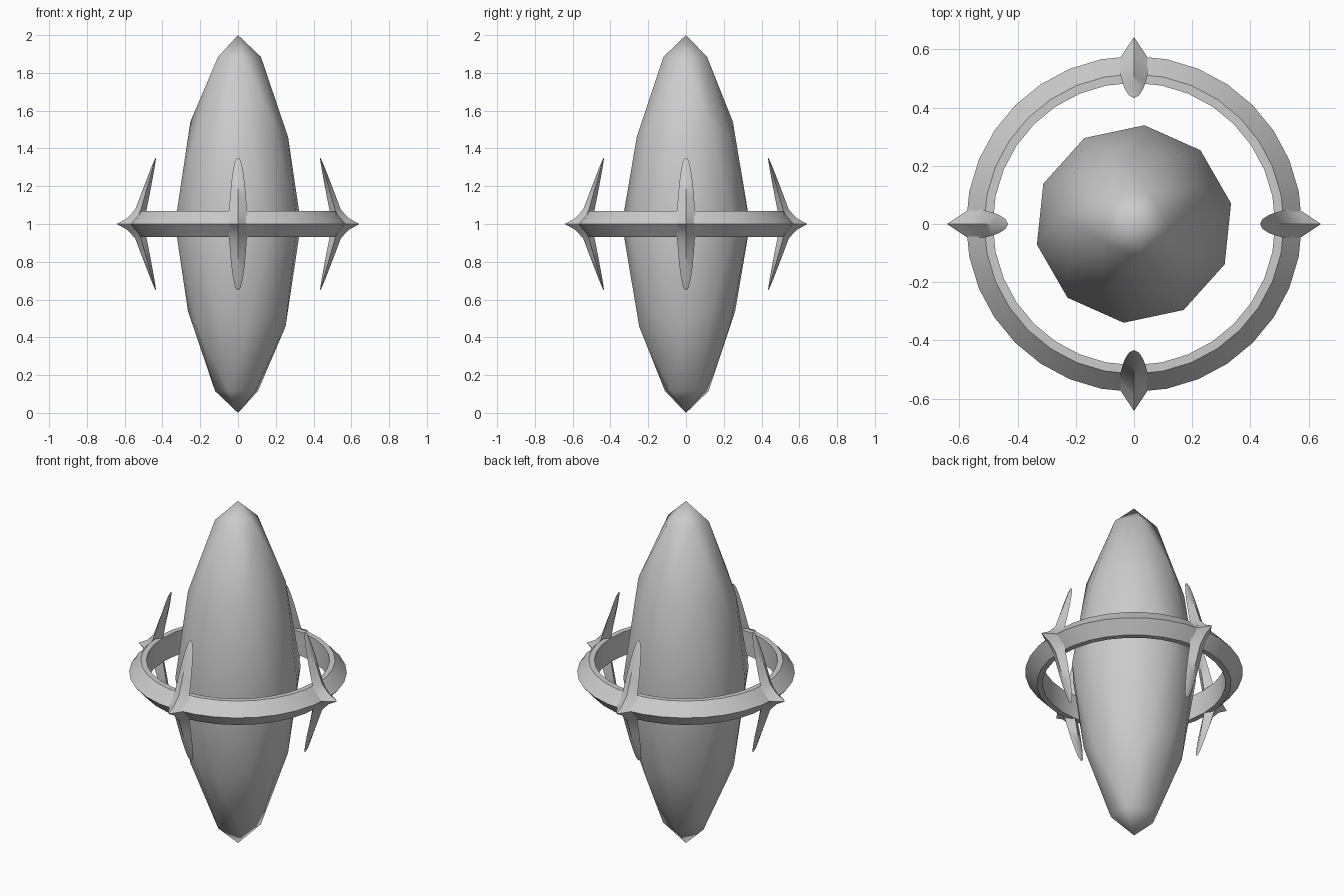
import bpy, bmesh, math
from mathutils import Matrix

if "Cube" in bpy.data.objects:
    bpy.data.objects.remove(bpy.data.objects["Cube"])


def finish(name, bm, angle):
    bmesh.ops.recalc_face_normals(bm, faces=bm.faces)
    mesh = bpy.data.meshes.new(name)
    bm.to_mesh(mesh)
    bm.free()
    ob = bpy.data.objects.new(name, mesh)
    bpy.context.collection.objects.link(ob)
    bpy.ops.object.select_all(action='DESELECT')
    ob.select_set(True)
    bpy.context.view_layer.objects.active = ob
    bpy.ops.object.shade_smooth_by_angle(angle=math.radians(angle))
    return ob


def loft(bm, sections, closed):
    rows = [[bm.verts.new(p) for p in s] for s in sections]
    n = len(rows[0])
    for i in range(len(rows) if closed else len(rows) - 1):
        a, b = rows[i], rows[(i + 1) % len(rows)]
        for k in range(n):
            bm.faces.new((a[k], a[(k + 1) % n], b[(k + 1) % n], b[k]))
    if not closed:
        bm.faces.new(rows[0])
        bm.faces.new(rows[-1])


# Crystal: stretched icosphere, tapered towards both tips
bm = bmesh.new()
bmesh.ops.create_icosphere(bm, subdivisions=2, radius=1)
# turn so that an upper main vertex sits at -6 degrees
main = next(v for v in bm.verts if abs(v.co.z - 0.447) < 0.02)
turn = math.radians(-6) - math.atan2(main.co.y, main.co.x)
bmesh.ops.rotate(bm, verts=bm.verts, matrix=Matrix.Rotation(turn, 3, 'Z'))
for v in bm.verts:
    h = abs(v.co.z)
    r = math.hypot(v.co.x, v.co.y)
    if h > 0.95:
        new_r, new_h = 0.0, 1.0
    elif h > 0.7:
        new_r, new_h = 0.122, 0.885
    elif h > 0.2:
        new_r, new_h = r * 0.298, h * 1.03
    else:
        new_r, new_h = 0.341, 0.0
    s = new_r / r if r > 1e-4 else 0
    v.co = (v.co.x * s, v.co.y * s, 1 + math.copysign(new_h, v.co.z))
finish("crystal", bm, 60)

# Ring: five-sided profile swept round in 32 steps
profile = [(0.485, 0.93), (0.515, 0.93), (0.577, 1.0), (0.515, 1.07), (0.485, 1.07)]
bm = bmesh.new()
loft(bm, [[(r * math.cos(a), r * math.sin(a), z) for r, z in profile]
          for a in (math.tau * i / 32 for i in range(32))], True)
finish("ring", bm, 35)

# Crescent blades with an outward spike: height, outer radius, inner radius, half width
half = [(0.35, 0.436, 0.433, 0.004), (0.335, 0.444, 0.436, 0.015),
        (0.29, 0.463, 0.443, 0.025), (0.23, 0.486, 0.454, 0.034),
        (0.155, 0.515, 0.468, 0.041), (0.075, 0.545, 0.484, 0.047),
        (0.03, 0.588, 0.488, 0.052)]
levels = half + [(0, 0.642, 0.49, 0.055)] + [(-z, o, i, w) for z, o, i, w in reversed(half)]
for n, name in enumerate(("right", "back", "left", "front")):
    bm = bmesh.new()
    sections = []
    for z, o, i, w in levels:
        m = min((o + i) / 2, 0.56)
        sections.append([(o, 0, 1 + z), (m, w, 1 + z), (i, 0, 1 + z), (m, -w, 1 + z)])
    loft(bm, sections, False)
    bmesh.ops.rotate(bm, verts=bm.verts, matrix=Matrix.Rotation(n * math.pi / 2, 3, 'Z'))
    finish(name + "_blade", bm, 50)
